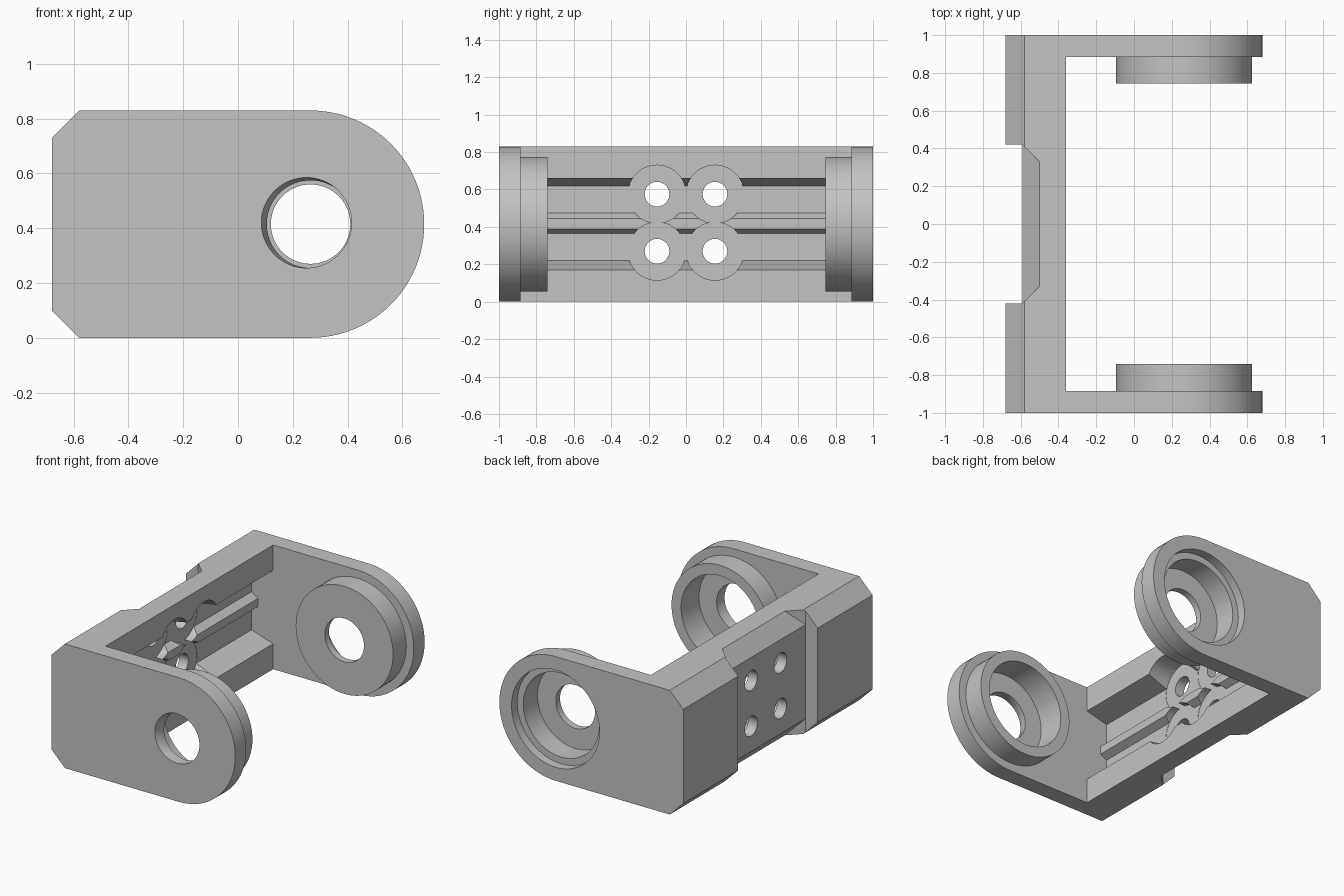
import bpy, bmesh, math

if "Cube" in bpy.data.objects:
    bpy.data.objects.remove(bpy.data.objects["Cube"])

CX, CZ = 0.265, 0.415      # axis of the pivot rings
R = 0.415                  # rounded end radius

grey = bpy.data.materials.new("plain_grey")
grey.diffuse_color = (0.55, 0.55, 0.55, 1)
grey.use_nodes = True
grey.node_tree.nodes["Principled BSDF"].inputs["Base Color"].default_value = grey.diffuse_color


def finish(name, bm):
    bmesh.ops.recalc_face_normals(bm, faces=bm.faces[:])
    me = bpy.data.meshes.new(name)
    bm.to_mesh(me)
    bm.free()
    ob = bpy.data.objects.new(name, me)
    bpy.context.collection.objects.link(ob)
    me.materials.append(grey)
    return ob


def prism(name, pts, y0, y1):
    """Extrude an xz outline along y."""
    bm = bmesh.new()
    f = bm.faces.new([bm.verts.new((x, y0, z)) for x, z in pts])
    ext = bmesh.ops.extrude_face_region(bm, geom=[f])["geom"]
    bmesh.ops.translate(bm, vec=(0, y1 - y0, 0),
                        verts=[v for v in ext if isinstance(v, bmesh.types.BMVert)])
    return finish(name, bm)


def turned(name, rings, axis="y", seg=72):
    """Loft circles given as (position, centre a, centre z, radius)."""
    bm = bmesh.new()
    loops = []
    for p, a, z, r in rings:
        loop = []
        for i in range(seg):
            t = 2 * math.pi * i / seg
            u, w = a + r * math.cos(t), z + r * math.sin(t)
            loop.append(bm.verts.new((u, p, w) if axis == "y" else (p, u, w)))
        loops.append(loop)
    for A, B in zip(loops, loops[1:]):
        for i in range(seg):
            j = (i + 1) % seg
            bm.faces.new((A[i], A[j], B[j], B[i]))
    bm.faces.new(loops[0])
    bm.faces.new(loops[-1])
    return finish(name, bm)


def hull(name, pts):
    bm = bmesh.new()
    for p in pts:
        bm.verts.new(p)
    bmesh.ops.convex_hull(bm, input=bm.verts[:])
    return finish(name, bm)


def combine(target, tool, op="DIFFERENCE"):
    m = target.modifiers.new("combine", "BOOLEAN")
    m.operation, m.solver, m.object = op, "EXACT", tool
    bpy.context.view_layer.objects.active = target
    bpy.ops.object.modifier_apply(modifier=m.name)
    bpy.data.objects.remove(tool)


# Bracket body: chamfered back, rounded front end
outline = [(-0.58, 0.83), (-0.68, 0.73), (-0.68, 0.10), (-0.58, 0.0)]
for i in range(49):
    t = -math.pi / 2 + math.pi * i / 48
    outline.append((CX + R * math.cos(t), CZ + R * math.sin(t)))
bracket = prism("bracket", outline, -1, 1)

# Space between the arms, with the ribbed channel in the web
combine(bracket, prism("gap", [
    (1, -0.5), (-0.36, -0.5), (-0.36, 0.17), (-0.52, 0.22), (-0.52, 0.365),
    (-0.47, 0.39), (-0.47, 0.445), (-0.52, 0.475), (-0.52, 0.62),
    (-0.36, 0.66), (-0.36, 1.3), (1, 1.3)], -0.885, 0.885))

# Round bosses on the inner faces of the arms
for s, end in ((-1, 0.74), (1, 0.745)):
    combine(bracket, turned("boss", [(s * end, CX, CZ, 0.36),
                                     (s * 0.95, CX, CZ, 0.36)]), "UNION")

# Back arm: stepped seat open to the outside, small hole through the floor
combine(bracket, turned("outer_seat", [
    (1.1, CX, CZ, 0.325), (0.94, CX, CZ, 0.325), (0.94, CX, CZ, 0.28),
    (0.79, CX, CZ, 0.28), (0.79, CX, CZ, 0.145), (0.6, CX, CZ, 0.145)]))

# Front arm: seat open to the inside, slightly skewed hole through the plate
combine(bracket, turned("inner_seat", [
    (-0.6, CX, CZ, 0.29), (-0.93, CX, CZ, 0.29), (-0.93, CX, CZ, 0.16),
    (-0.95, CX, CZ, 0.16), (-1.0, 0.25, 0.42, 0.165), (-1.1, 0.25, 0.42, 0.165)]))

# Sunken panel across the back, with its own set-back chamfers
combine(bracket, hull("back_panel", [(x, y, z) for x in (-0.9, -0.59)
                                     for y in (-0.42, 0.42) for z in (-0.3, 1.1)]))
for base, rim, out in ((0.73, 0.83, 0.95), (0.10, 0.0, -0.12)):
    pts = []
    for s in (-1, 1):
        pts += [(-0.59, s * 0.42, base), (-0.59, s * 0.42, out),
                (-0.50, s * 0.33, rim), (-0.50, s * 0.33, out),
                (-0.62, s * 0.42, base), (-0.62, s * 0.42, out)]
    combine(bracket, hull("panel_chamfer", pts))

# Four screw holes with wide round clearances
for y in (-0.155, 0.155):
    for z in (0.27, 0.575):
        combine(bracket, turned("clearance", [(-0.522, y, z, 0.155),
                                              (-0.2, y, z, 0.155)], "x", 48))
        combine(bracket, turned("screw_hole", [(-0.9, y, z, 0.066),
                                               (-0.2, y, z, 0.066)], "x", 32))

# Smooth round walls, crisp edges
bpy.ops.object.select_all(action="DESELECT")
bracket.select_set(True)
bpy.context.view_layer.objects.active = bracket
bpy.ops.object.shade_smooth_by_angle(angle=math.radians(25))
